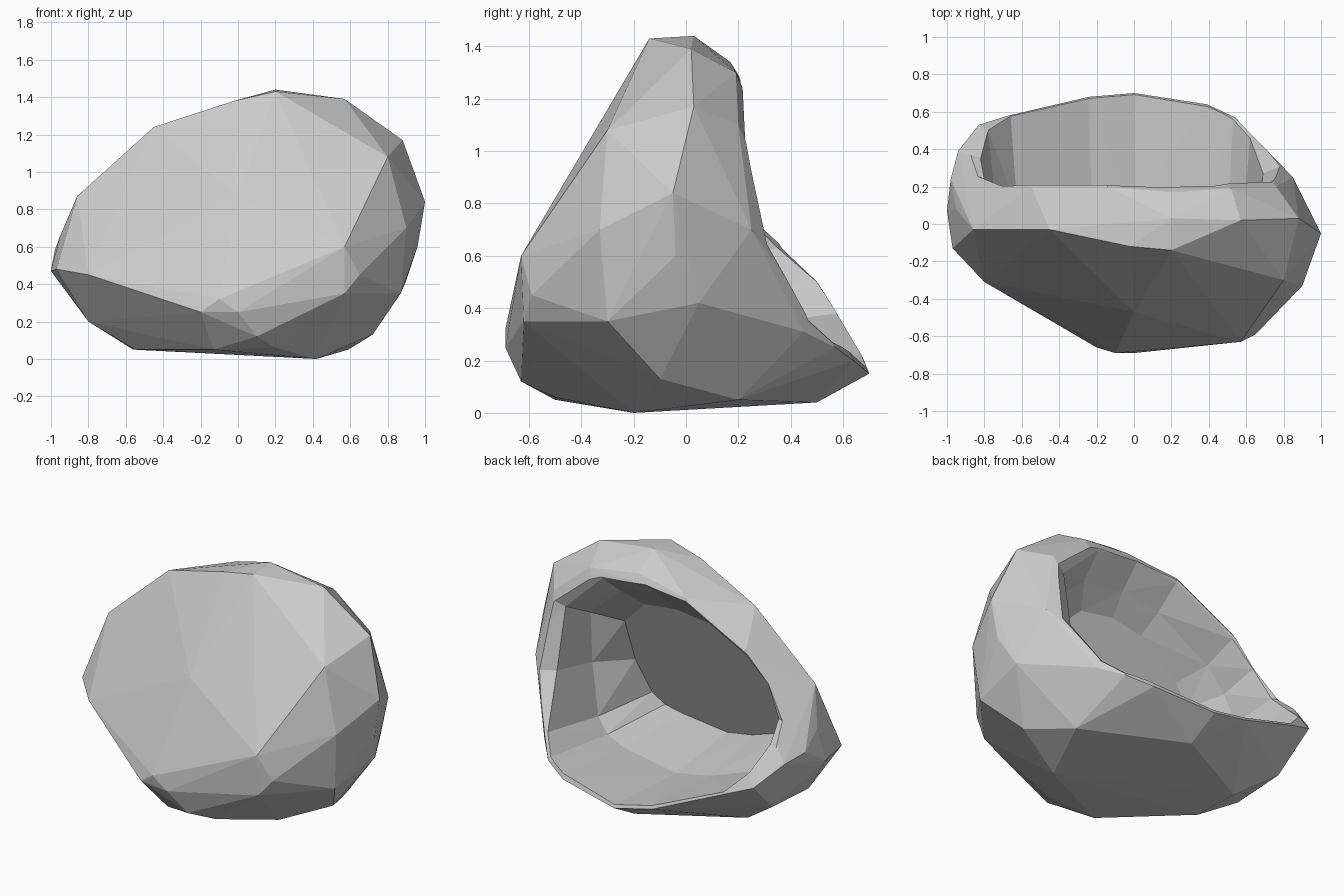
import bpy, bmesh

if "Cube" in bpy.data.objects:
    bpy.data.objects.remove(bpy.data.objects["Cube"])

stone = bpy.data.materials.new("pale grey")
stone.diffuse_color = (0.6, 0.6, 0.6, 1)
stone.use_nodes = True
stone.node_tree.nodes["Principled BSDF"].inputs["Base Color"].default_value = stone.diffuse_color


def add_object(name, bm):
    bmesh.ops.recalc_face_normals(bm, faces=bm.faces)
    me = bpy.data.meshes.new(name)
    bm.to_mesh(me)
    bm.free()
    me.materials.append(stone)
    ob = bpy.data.objects.new(name, me)
    bpy.context.collection.objects.link(ob)
    return ob


# Shell: faceted hull around the corner points of the boulder
upper = [(.2, .03, 1.44), (.57, .02, 1.39), (.2, -.14, 1.43), (-.02, -.12, 1.38),
         (-.45, -.03, 1.24), (.2, .17, 1.34), (.52, .19, 1.3), (-.14, .2, 1.29),
         (-.55, .2, 1.08), (.76, .2, 1.1), (.88, .03, 1.17), (.8, -.3, 1.08),
         (1, -.05, .84), (.9, -.33, .7), (.85, .25, .7), (.57, -.63, .6),
         (0, -.47, .87), (-.86, -.03, .87), (-.95, .08, .66), (-.98, .24, .58)]
lower = [(.96, -.04, .6), (.87, -.3, .35), (.78, .29, .54), (.9, .05, .42),
         (.72, -.1, .13), (.59, .2, .05), (.65, .45, .31), (.65, -.59, .45),
         (.57, -.62, .35), (.25, -.63, .37), (0, -.69, .25), (-.1, -.69, .32),
         (-.2, -.66, .25), (.1, -.63, .12), (-.13, -.5, .05), (.42, -.2, 0),
         (-.97, -.13, .48), (-1, .07, .47), (-.8, -.31, .45), (-.8, -.05, .2),
         (-.56, .2, .05), (-.55, -.1, .05), (-.94, .39, .55), (-.83, .53, .43),
         (-.67, .58, .37), (-.8, .3, .22), (-.24, .68, .2), (0, .7, .15),
         (.39, .64, .2), (.54, .57, .25), (0, .5, .04), (.2, -.5, .06)]
bm = bmesh.new()
for p in upper + lower:
    bm.verts.new(p)
res = bmesh.ops.convex_hull(bm, input=bm.verts)
bmesh.ops.delete(bm, geom=[v for v in bm.verts if not v.link_faces], context='VERTS')
shell = add_object("hollow_shell", bm)

# Hollow: rim loop lofted inwards to the floor and flared outwards
rim = [(.43, .2, 1.26), (.14, .2, 1.3), (-.14, .2, 1.26), (-.55, .2, 1.05), (-.7, .2, .91),
       (-.8, .24, .74), (-.82, .35, .63), (-.78, .5, .5), (-.66, .58, .38), (-.24, .68, .22),
       (0, .7, .17), (.39, .64, .23), (.53, .56, .27), (.62, .46, .36), (.69, .27, .65),
       (.68, .2, 1.02)]


def deep(x, y, z):
    h = .19 + (z - .16) * .76
    return x * .76, -.48 + .4 * h, h


def middle(x, y, z):
    a, b, c = deep(x, y, z)
    return x * .35 + a * .65 + x * .1, y * .45 + b * .55, z * .45 + c * .55 - (.05 if z < .4 else 0)


def flare(x, y, z):
    return x * 1.5, y + .15, .7 + (z - .7) * 1.5


rings = [[deep(*p) for p in rim], [middle(*p) for p in rim], rim,
         [flare(*p) for p in rim], [(p[0] * 1.5, 1.6, .7 + (p[2] - .7) * 1.5) for p in rim]]
bm = bmesh.new()
loops = [[bm.verts.new(p) for p in ring] for ring in rings]
n = len(rim)
for a, b in zip(loops, loops[1:]):
    for i in range(n):
        j = (i + 1) % n
        bm.faces.new((a[i], a[j], b[j], b[i]))
bm.faces.new(loops[0])
bm.faces.new(loops[-1])
bmesh.ops.triangulate(bm, faces=bm.faces)
cutter = add_object("hollow_cutter", bm)
cutter.hide_render = True
cutter.hide_viewport = True

mod = shell.modifiers.new("hollow", 'BOOLEAN')
mod.operation = 'DIFFERENCE'
mod.solver = 'EXACT'
mod.object = cutter
